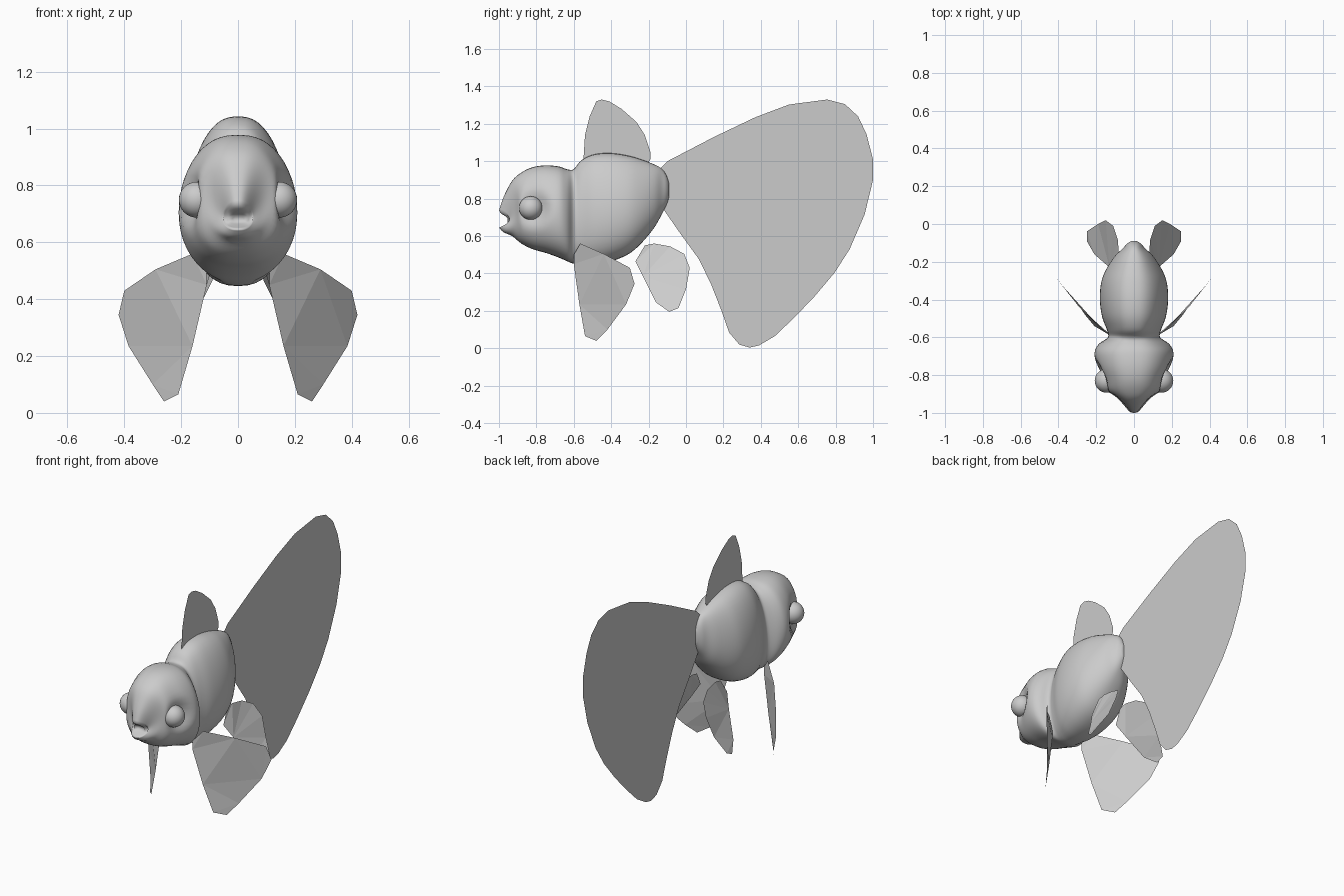
import bpy, bmesh, math
from mathutils import Vector

cube = bpy.data.objects.get("Cube")
if cube:
    bpy.data.objects.remove(cube, do_unlink=True)

grey = bpy.data.materials.new("plain grey")
grey.use_nodes = True
colour = (0.6, 0.6, 0.6, 1)
grey.diffuse_color = colour
grey.node_tree.nodes["Principled BSDF"].inputs["Base Color"].default_value = colour


def finish(name, bm, smooth=False):
    mesh = bpy.data.meshes.new(name)
    bm.to_mesh(mesh)
    bm.free()
    obj = bpy.data.objects.new(name, mesh)
    bpy.context.collection.objects.link(obj)
    mesh.materials.append(grey)
    for poly in mesh.polygons:
        poly.use_smooth = smooth
    return obj


def spline(rows, steps):
    """Smooth curve through the rows of numbers (Catmull-Rom)."""
    rows = [Vector(r) for r in rows]
    out = []
    for i in range(len(rows) - 1):
        a, b = rows[max(i - 1, 0)], rows[i]
        c, d = rows[i + 1], rows[min(i + 2, len(rows) - 1)]
        for k in range(steps):
            t = k / steps
            out.append(b + (c - a) * (t / 2) + (a * 2 - b * 5 + c * 4 - d) * (t * t / 2)
                       + (b * 3 - a - c * 3 + d) * (t ** 3 / 2))
    return out + [rows[-1]]


def ease(t):
    t = min(max(t, 0), 1)
    return t * t * (3 - 2 * t)


EYE = Vector((0.145, -0.83, 0.75))
EYE_RADIUS = 0.063

# Body sections from mouth to tail: y, bottom, top, lower half-width, upper half-width
sections = [
    (-1.0, .645, .735, .055, .045),
    (-.975, .62, .81, .085, .07),
    (-.93, .60, .895, .125, .105),
    (-.88, .56, .94, .165, .135),
    (-.82, .53, .968, .19, .155),
    (-.75, .51, .978, .217, .18),
    (-.68, .485, .972, .225, .19),
    (-.635, .465, .957, .205, .165),
    (-.60, .452, .958, .155, .12),
    (-.56, .447, 1.005, .16, .125),
    (-.49, .448, 1.037, .19, .145),
    (-.40, .465, 1.043, .205, .152),
    (-.31, .502, 1.03, .198, .145),
    (-.24, .56, 1.01, .17, .12),
    (-.17, .645, .983, .115, .085),
    (-.13, .715, .96, .068, .05),
    (-.105, .765, .925, .04, .035),
    (-.09, .81, .88, .015, .015),
]


def body():
    bm = bmesh.new()
    count = 48
    rings = []
    # The open mouth turns inward before the lips begin
    mouth = [(-.942, .674, .69, .02, .02), (-.955, .665, .70, .04, .035),
             (-.985, .652, .718, .05, .042)]
    for n, (y, low, high, wide_low, wide_high) in enumerate(mouth + spline(sections, 4)):
        pull = 0.055 * ease((-0.86 - y) / 0.13)
        if n < 2:
            pull = 0
        ring = []
        for i in range(count):
            a = math.tau * i / count
            s, c = math.sin(a), math.cos(a)
            width = wide_low + (wide_high - wide_low) * (1 + s) / 2
            x = math.copysign(abs(c) ** 0.8, c) * width
            z = (low + high) / 2 + (high - low) / 2 * s
            # Sides of the lips sit further back, and the eyes sit in sockets
            yy = y + pull * c * c
            near = 1 - ease((Vector((yy, z)) - EYE.yz).length / 0.13)
            if abs(x) > 0.13:
                x += (math.copysign(0.13, x) - x) * near
            ring.append(bm.verts.new((x, yy, z)))
        rings.append(ring)
    for one, two in zip(rings, rings[1:]):
        for i in range(count):
            j = (i + 1) % count
            bm.faces.new((one[i], one[j], two[j], two[i]))
    bm.faces.new(rings[0])
    bm.faces.new(rings[-1])
    bmesh.ops.recalc_face_normals(bm, faces=bm.faces)
    return finish("body", bm, True)


def fin(name, points, side=1):
    bm = bmesh.new()
    verts = [bm.verts.new((x * side, y, z)) for x, y, z in points]
    face = bm.faces.new(verts)
    face.normal_update()
    if face.normal.x < 0:
        face.normal_flip()
    bmesh.ops.triangulate(bm, faces=bm.faces[:])
    return finish(name, bm)


body()

# Flat fins on the centre line, as y and z
dorsal = [(-.55, .98), (-.54, 1.14), (-.515, 1.24), (-.48, 1.32), (-.45, 1.33), (-.41, 1.32),
          (-.345, 1.28), (-.265, 1.21), (-.22, 1.14), (-.19, 1.05), (-.19, 1.01), (-.21, .98)]
fin("dorsal_fin", [(0, y, z) for y, z in dorsal])

tail = [(-.14, .96), (-.1, 1.0), (.15, 1.13), (.37, 1.235), (.55, 1.303), (.755, 1.33),
        (.85, 1.305), (.92, 1.24), (.965, 1.145), (1, 1.01), (1, .9), (.955, .715),
        (.875, .53), (.795, .405), (.69, .28), (.58, .165), (.475, .065), (.39, .015),
        (.34, .004), (.285, .02), (.23, .085), (.19, .2), (.135, .34), (.07, .475),
        (-.035, .62), (-.125, .75)]
fin("tail_fin", [(0, y, z) for y, z in tail])

# Paired fins
pectoral = [(.11, -.6, .5), (.16, -.565, .56), (.29, -.44, .505), (.4, -.3, .43),
            (.42, -.275, .345), (.385, -.32, .235), (.3, -.42, .1), (.26, -.48, .04),
            (.21, -.54, .065), (.16, -.57, .235), (.11, -.6, .45)]
pelvic = [(.08, -.22, .55), (.08, -.17, .56), (.085, -.085, .545), (.11, -.01, .505),
          (.15, .02, .43), (.19, 0, .315), (.25, -.04, .215), (.25, -.09, .195),
          (.21, -.16, .245), (.13, -.23, .385), (.09, -.27, .465)]
for label, side in (("left", 1), ("right", -1)):
    fin(label + "_pectoral_fin", pectoral, side)
    fin(label + "_pelvic_fin", pelvic, side)
    bm = bmesh.new()
    bmesh.ops.create_uvsphere(bm, u_segments=32, v_segments=16, radius=EYE_RADIUS)
    bmesh.ops.translate(bm, verts=bm.verts, vec=(EYE.x * side, EYE.y, EYE.z))
    finish(label + "_eye", bm, True)
